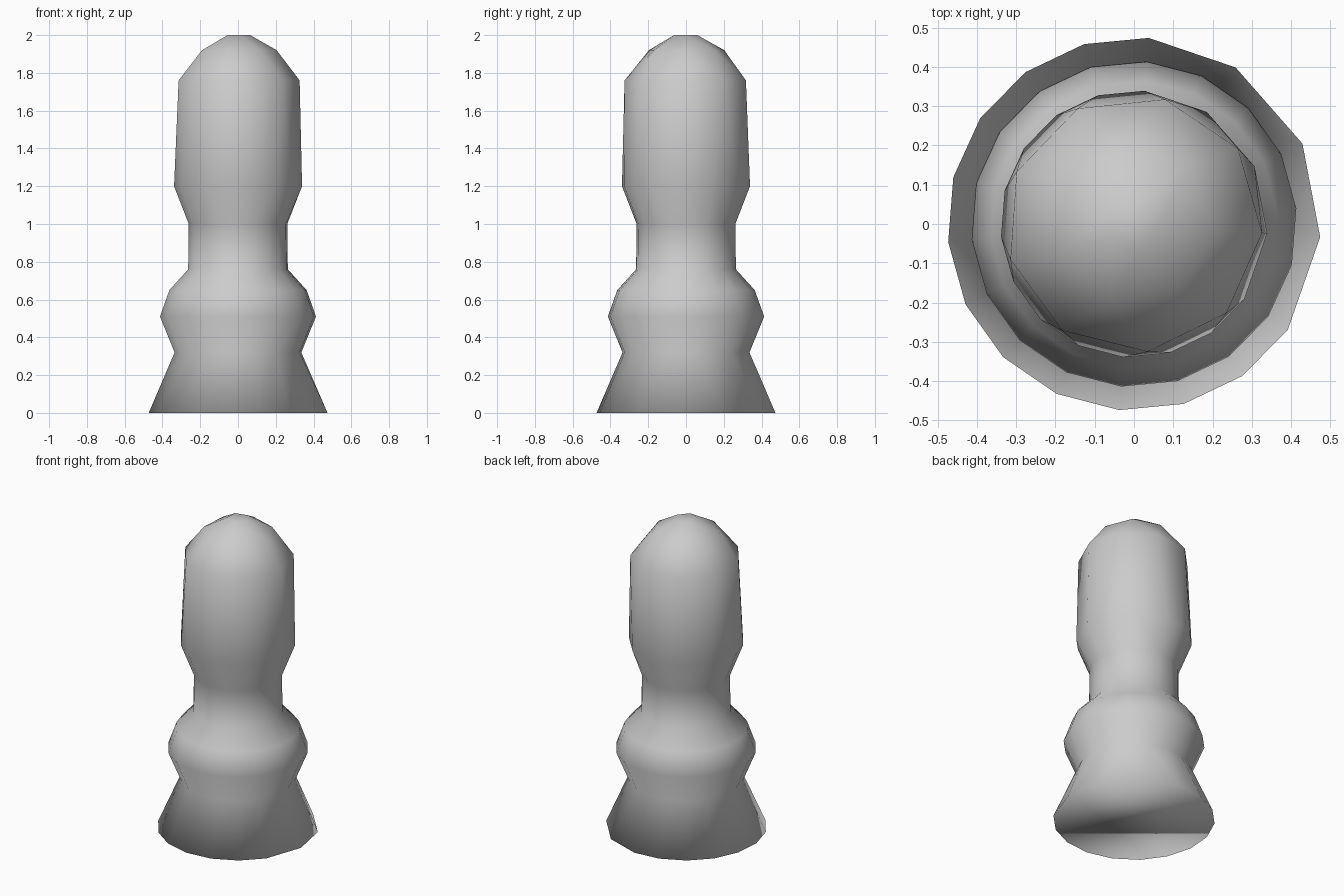
import bpy, bmesh
from math import cos, sin, radians

cube = bpy.data.objects.get("Cube")
if cube:
    bpy.data.objects.remove(cube, do_unlink=True)


def steps(count, offset):
    return [offset + 360 * i / count for i in range(count)]


# Ring angles: regular, and thinned out on the right side
regular = steps(18, 5.5)
thinned = [-4, 25.5, 57] + regular[4:17]

# Profile from base to crown: height, radius, ring angles
profile = [
    (0.0, 0.475, thinned),
    (0.32, 0.337, regular),
    (0.51, 0.415, regular),
    (0.65, 0.365, regular),
    (0.76, 0.265, regular),
    (1.0, 0.262, regular),
    (1.2, 0.34, thinned),
    (1.76, 0.327, steps(9, -4)),
    (1.92, 0.205, steps(7, -4)),
    (2.0, 0.065, steps(5, -4)),
]


def stitch(bm, low, high, low_angles, high_angles):
    """Join two rings of any vertex counts, always advancing the nearer angle."""
    n, m = len(low), len(high)
    a = low_angles + [low_angles[0] + 360]
    b = high_angles + [high_angles[0] + 360]
    i = j = 0
    while i < n or j < m:
        if i < n and j < m and abs(a[i] - b[j]) < 1 and abs(a[i + 1] - b[j + 1]) < 1:
            bm.faces.new((low[i], low[(i + 1) % n], high[(j + 1) % m], high[j]))
            i, j = i + 1, j + 1
        elif j >= m or (i < n and a[i + 1] <= b[j + 1]):
            bm.faces.new((low[i], low[(i + 1) % n], high[j % m]))
            i += 1
        else:
            bm.faces.new((low[i % n], high[(j + 1) % m], high[j]))
            j += 1


# Turned body
bm = bmesh.new()
rings = [[bm.verts.new((r * cos(radians(t)), r * sin(radians(t)), z)) for t in angles]
         for z, r, angles in profile]
for k in range(len(rings) - 1):
    stitch(bm, rings[k], rings[k + 1], profile[k][2], profile[k + 1][2])

# Closed base and crown
bm.faces.new(rings[0][::-1])
bm.faces.new(rings[-1])
bmesh.ops.recalc_face_normals(bm, faces=bm.faces)
for face in bm.faces:
    face.smooth = True

mesh = bpy.data.meshes.new("turned_body")
bm.to_mesh(mesh)
bm.free()
body = bpy.data.objects.new("turned_body", mesh)
bpy.context.collection.objects.link(body)

# Plain grey material
grey = bpy.data.materials.new("plain_grey")
grey.use_nodes = True
colour = (0.6, 0.6, 0.6, 1)
grey.diffuse_color = colour
for node in grey.node_tree.nodes:
    if node.type == "BSDF_PRINCIPLED":
        node.inputs["Base Color"].default_value = colour
mesh.materials.append(grey)
